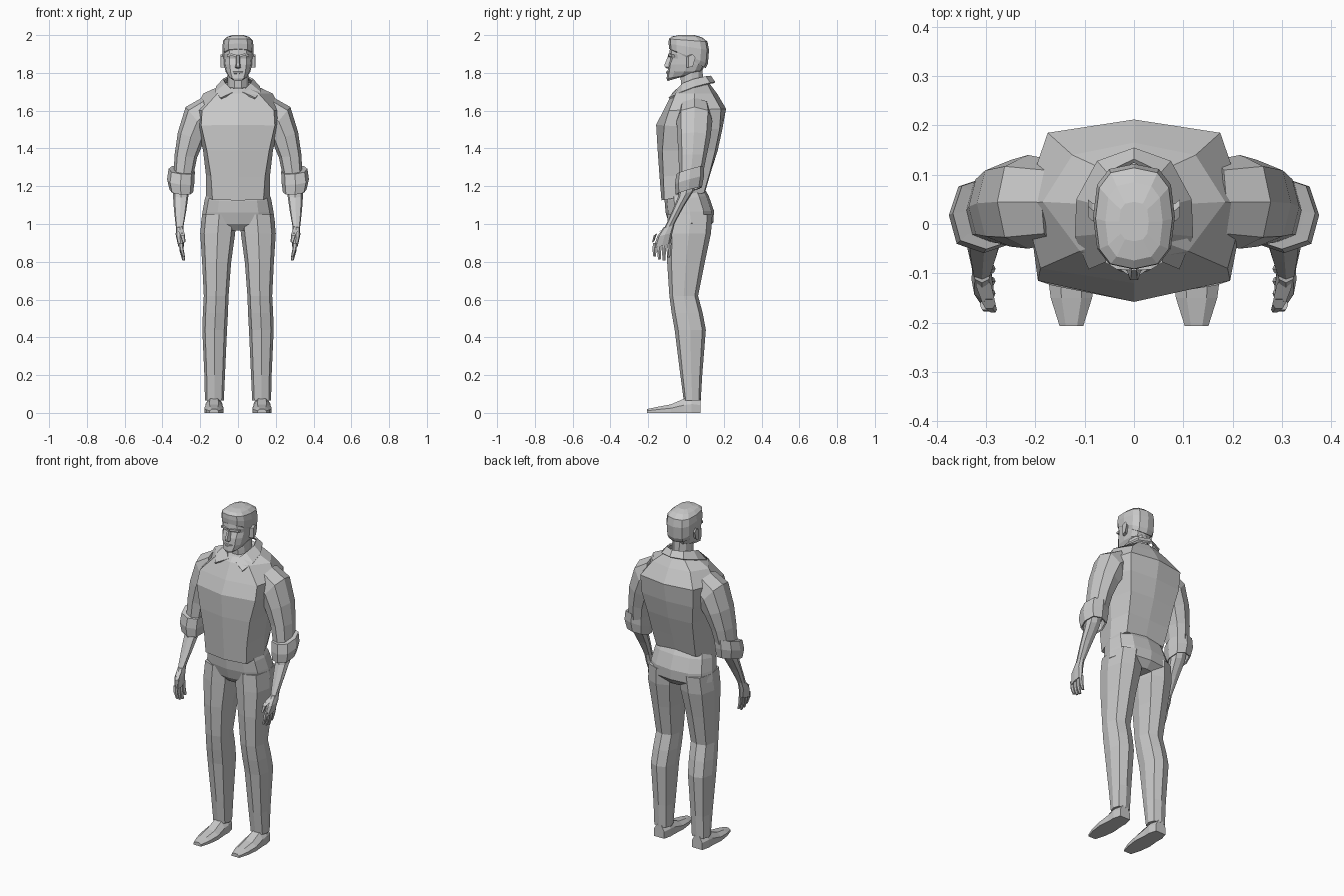
import bpy, bmesh, math
from mathutils import Vector, Euler

grey = bpy.data.materials.new("plain_grey")
grey.diffuse_color = (0.58, 0.58, 0.58, 1)


def finish(name, bm, mirror=False, thick=0):
    bmesh.ops.recalc_face_normals(bm, faces=bm.faces)
    me = bpy.data.meshes.new(name)
    bm.to_mesh(me)
    bm.free()
    me.materials.append(grey)
    ob = bpy.data.objects.new(name, me)
    bpy.context.collection.objects.link(ob)
    if thick:
        ob.modifiers.new("thickness", 'SOLIDIFY').thickness = thick
    if mirror:
        mod = ob.modifiers.new("mirror", 'MIRROR')
        mod.use_mirror_merge = False
    return ob


def loft(name, rings, mirror=False, caps=True, closed=True, thick=0):
    """Skin a list of equal-length rings."""
    bm = bmesh.new()
    rows = [[bm.verts.new(p) for p in r] for r in rings]
    n = len(rows[0])
    for a, b in zip(rows, rows[1:]):
        for i in range(n if closed else n - 1):
            j = (i + 1) % n
            bm.faces.new((a[i], a[j], b[j], b[i]))
    if caps:
        bm.faces.new(rows[0])
        bm.faces.new(rows[-1])
    return finish(name, bm, mirror, thick)


def ring(c, rx, ry, roll=0, pitch=0, n=8, sq=0.8):
    """Rounded-square ring around c, tilted by pitch (x) and roll (y)."""
    rot = Euler((math.radians(pitch), math.radians(roll), 0)).to_matrix()
    pts = []
    for i in range(n):
        a = 2 * math.pi * i / n
        x, y = math.cos(a), math.sin(a)
        pts.append(Vector(c) + rot @ Vector((
            math.copysign(abs(x) ** sq, x) * rx,
            math.copysign(abs(y) ** sq, y) * ry, 0)))
    return pts


def span(x0, x1, yf, yb, zf, zb=None, n=8, sq=0.75):
    """Ring given by its limits; zf and zb are front and back heights."""
    zb = zf if zb is None else zb
    pts = ring(((x0 + x1) / 2, (yf + yb) / 2, 0), (x1 - x0) / 2, (yb - yf) / 2, n=n, sq=sq)
    for p in pts:
        p.z = zf + (zb - zf) * (p.y - yf) / (yb - yf)
    return pts


def both(half):
    """Complete a front-to-back half outline with its mirror image."""
    return half + [Vector((-p[0], p[1], p[2])) for p in half[-2:0:-1]]


# Shirt body: front height, back height, front y, front corner, side, back corner, back y
shirt = [
    (1.125, 1.165, -.13, (.135, -.115), (.17, .0), (.13, .095), .10),
    (1.25, 1.27, -.14, (.143, -.12), (.17, .01), (.14, .125), .13),
    (1.39, 1.39, -.15, (.165, -.125), (.185, .02), (.15, .155), .168),
    (1.525, 1.50, -.158, (.195, -.115), (.215, .035), (.17, .178), .192),
    (1.60, 1.61, -.12, (.19, -.09), (.225, .04), (.175, .185), .212),
    (1.69, 1.69, -.075, (.11, -.055), (.185, .045), (.125, .14), .165),
    (1.715, 1.75, -.05, (.055, -.035), (.09, .04), (.06, .11), .12),
]
rings = []
for zf, zb, yf, fc, sd, bc, yb in shirt:
    half = [(0, yf), fc, sd, bc, (0, yb)]
    rings.append(both([Vector((x, y, zf + (zb - zf) * (y - yf) / (yb - yf)))
                       for x, y in half]))
loft("shirt_body", rings)

# Sleeves, from shoulder to elbow
loft("sleeve", [ring(c, rx, ry, roll) for c, rx, ry, roll in [
    ((.165, .045, 1.585), .088, .085, -75),
    ((.215, .045, 1.545), .097, .095, -50),
    ((.25, .042, 1.46), .073, .088, -20),
    ((.276, .035, 1.36), .06, .074, -8),
    ((.29, .025, 1.25), .052, .062, 0)]], mirror=True)

# Rolled cuffs with a hollow lower end
loft("rolled_cuff", [ring(c, rx, ry, -6, 16) for c, rx, ry in [
    ((.296, .025, 1.285), .05, .06),
    ((.298, .022, 1.285), .070, .076),
    ((.303, .018, 1.23), .073, .08),
    ((.300, .015, 1.175), .063, .072),
    ((.300, .015, 1.178), .055, .064),
    ((.300, .018, 1.22), .05, .06)]], mirror=True)

# Forearms and hands
loft("forearm", [ring(c, rx, ry, 0, p) for c, rx, ry, p in [
    ((.30, .02, 1.25), .044, .05, 15),
    ((.303, .0, 1.16), .042, .048, 25),
    ((.306, -.045, 1.075), .033, .038, 28),
    ((.309, -.09, .985), .020, .030, 25)]], mirror=True)
loft("palm", [ring(c, rx, ry, 5, 15) for c, rx, ry in [
    ((.309, -.09, .99), .019, .030),
    ((.309, -.112, .945), .021, .042),
    ((.301, -.127, .885), .016, .046)]], mirror=True)
for i in range(4):
    y = -.163 + i * .025
    drop = (.02, .005, 0, .015)[i]
    loft("finger", [ring(c, r, r * 1.15, n=6) for c, r in [
        ((.302, y, .90), .011),
        ((.298, y - .004, .855 + drop / 2), .0105),
        ((.288, y - .003, .808 + drop), .007)]], mirror=True)
loft("thumb", [ring(c, r, r, 0, 35, n=6) for c, r in [
    ((.305, -.125, .97), .016),
    ((.294, -.162, .945), .013),
    ((.286, -.174, .905), .008)]], mirror=True)

# Trousers: hips and legs
loft("trouser_hips", [span(-w, w, f, b, zf, zb, 12, .8) for w, f, b, zf, zb in [
    (.155, -.11, .09, 1.18, 1.20),
    (.175, -.113, .12, 1.12, 1.15),
    (.188, -.108, .148, 1.06, 1.07),
    (.196, -.09, .145, 1.0, 1.01),
    (.11, -.06, .11, .965, .97)]])
loft("trouser_leg", [span(*s) for s in [
    (.075, .175, -.012, .078, .065),
    (.069, .178, -.03, .086, .20),
    (.058, .189, -.06, .105, .44),
    (.053, .186, -.076, .088, .53),
    (.05, .181, -.088, .064, .62),
    (.036, .19, -.1, .10, .80),
    (.015, .20, -.1, .132, .95),
    (.01, .19, -.098, .14, 1.05)]], mirror=True)

# Shoes: sections along the foot, heel to toe
loft("shoe", [[(.127 + s * w * k, y, z) for s, k, z in
               [(-1, 1, 0), (1, 1, 0), (1, 1, h * .55), (.6, .8, h), (-.6, .8, h), (-1, 1, h * .55)]]
              for y, w, h in [(.076, .034, .075), (.03, .046, .085), (-.01, .045, .075),
                              (-.08, .051, .045), (-.15, .042, .032), (-.207, .024, .02)]],
     mirror=True)

# Neck and head
loft("neck", [ring(c, .056, .062, n=10, sq=1) for c in [(0, .035, 1.68), (0, .028, 1.83)]])
loft("head", [span(-w, w, f, b, zf, zb, 12, .75) for w, f, b, zf, zb in [
    (.03, -.098, .0, 1.757, 1.785),
    (.05, -.103, .05, 1.770, 1.795),
    (.066, -.098, .085, 1.805, 1.81),
    (.074, -.093, .103, 1.845, 1.845),
    (.077, -.082, .112, 1.875, 1.875),
    (.078, -.089, .116, 1.90, 1.90),
    (.076, -.082, .112, 1.95, 1.95),
    (.055, -.06, .085, 1.985, 1.98)]])

# Short hair shell, lower at the back
loft("hair", [span(-w, w, f, b, zf, zb, 12, .72) for w, f, b, zf, zb in [
    (.076, -.084, .104, 1.925, 1.825),
    (.081, -.089, .116, 1.927, 1.85),
    (.083, -.092, .122, 1.955, 1.92),
    (.078, -.091, .114, 1.980, 1.965),
    (.058, -.074, .085, 1.993, 1.988),
    (.03, -.035, .045, 2.0, 2.0)]])

# Face: nose, brows, lips, ears
loft("nose", [[(-w, -.082, z), (-w * .5, y, z), (w * .5, y, z), (w, -.082, z)]
              for w, y, z in [(.010, -.098, 1.822), (.018, -.112, 1.83),
                              (.014, -.114, 1.843), (.009, -.094, 1.893)]])
loft("brow", [[(x, y, z), (x, y + .02, z), (x, y + .02, z + .012), (x, y, z + .012)]
              for x, y, z in [(.008, -.094, 1.884), (.035, -.092, 1.891), (.058, -.078, 1.884)]],
     mirror=True)
loft("lips", [[(x, -y, 1.797), (x, -y, 1.806), (x, -.085, 1.81), (x, -.085, 1.793)]
              for x, y in [(-.026, .094), (-.008, .106), (.008, .106), (.026, .094)]])
loft("ear", [[(x, y0, 1.828), (x, y0 + .022, 1.835), (x, y0 + .036, 1.88),
              (x, y0 + .022, 1.898), (x, y0, 1.888)]
             for x, y0 in [(.068, .002), (.084, .006), (.093, .014)]], mirror=True)

# Open collar folded over the shirt
upper = [(.022, -.062, 1.70), (.066, -.02, 1.745), (.08, .04, 1.768), (.055, .105, 1.782), (0, .132, 1.785)]
lower = [(.092, -.092, 1.668), (.12, -.025, 1.70), (.117, .05, 1.728), (.075, .128, 1.748), (0, .155, 1.752)]


def strip(half):
    return [Vector(p) for p in half] + [Vector((-x, y, z)) for x, y, z in half[-2::-1]]


loft("collar", [strip(upper), strip(lower)], caps=False, closed=False, thick=.01)
